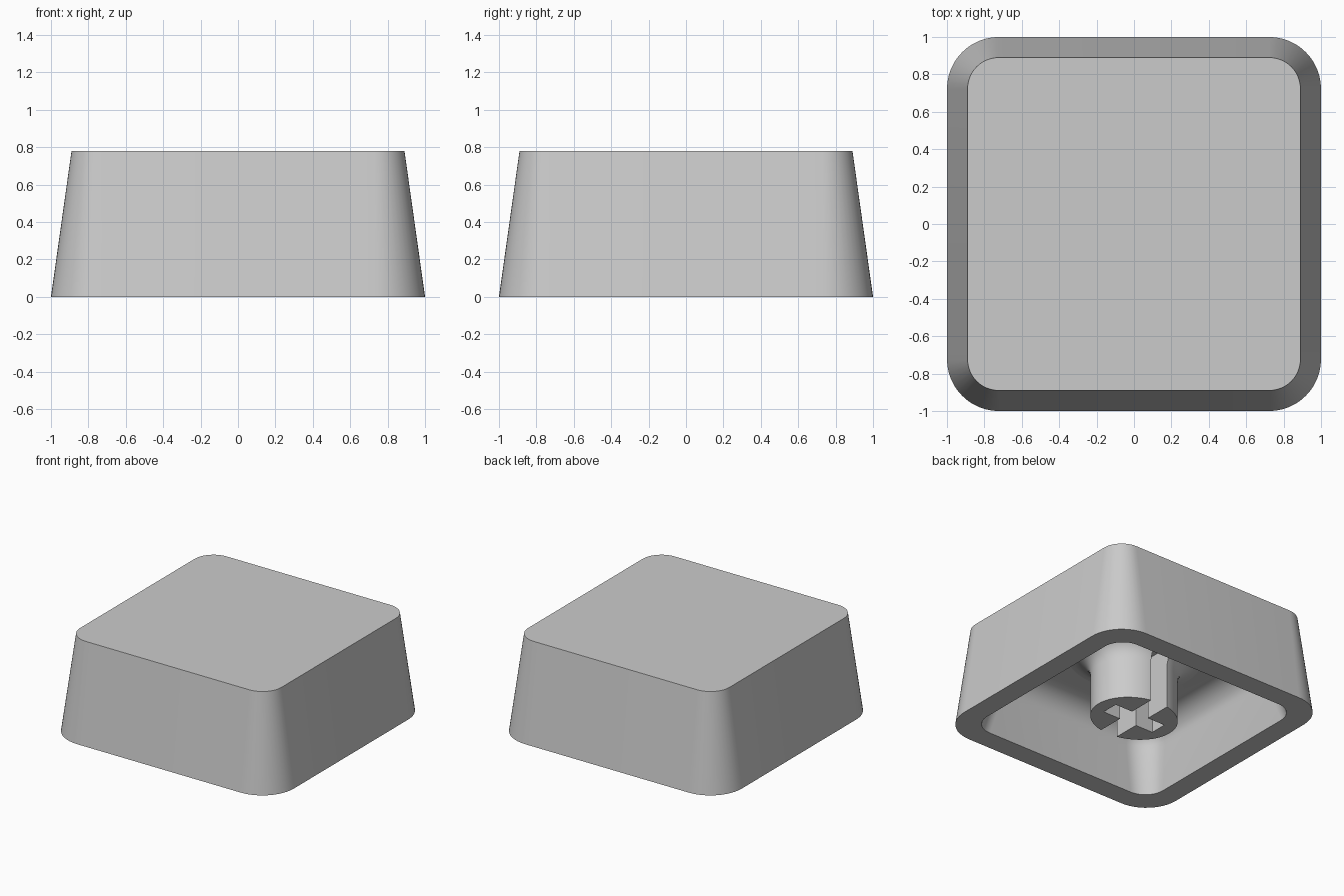
import bpy, bmesh
from math import sin, cos, pi, radians

cube = bpy.data.objects.get("Cube")
if cube:
    bpy.data.objects.remove(cube, do_unlink=True)

HEIGHT, CEILING, DEPTH = 0.78, 0.5, 0.495
STEM_X, STEM_Y, FLARE, FILLET = 0.335, 0.29, 0.17, 0.18

grey = bpy.data.materials.new("grey plastic")
grey.use_nodes = True
grey.diffuse_color = (0.6, 0.6, 0.6, 1)
grey.node_tree.nodes["Principled BSDF"].inputs["Base Color"].default_value = grey.diffuse_color


def rounded_square(half, radius, z, steps=12):
    """Points of a square with rounded corners, anticlockwise."""
    core = half - radius
    points = []
    for corner, (sx, sy) in enumerate([(1, 1), (-1, 1), (-1, -1), (1, -1)]):
        for i in range(steps + 1):
            a = (corner + i / steps) * pi / 2
            points.append((sx * core + radius * cos(a), sy * core + radius * sin(a), z))
    return points


def stem_ring(grow, z, steps=64):
    """Slightly oval outline of the stem, widened by grow."""
    return [((STEM_X + grow) * cos(2 * pi * i / steps),
             (STEM_Y + grow) * sin(2 * pi * i / steps), z) for i in range(steps)]


def loft(name, rings):
    """Skin a stack of equal rings and close both ends."""
    bm = bmesh.new()
    loops = [[bm.verts.new(p) for p in ring] for ring in rings]
    for low, high in zip(loops, loops[1:]):
        for i in range(len(low)):
            j = (i + 1) % len(low)
            bm.faces.new((low[i], low[j], high[j], high[i]))
    bm.faces.new(loops[0])
    bm.faces.new(loops[-1])
    bmesh.ops.recalc_face_normals(bm, faces=bm.faces)
    mesh = bpy.data.meshes.new(name)
    bm.to_mesh(mesh)
    bm.free()
    mesh.materials.append(grey)
    obj = bpy.data.objects.new(name, mesh)
    bpy.context.collection.objects.link(obj)
    return obj


def activate(obj):
    bpy.ops.object.select_all(action='DESELECT')
    obj.select_set(True)
    bpy.context.view_layer.objects.active = obj


def smooth(obj):
    activate(obj)
    bpy.ops.object.shade_smooth_by_angle(angle=radians(30))


# Hollow cap: outer skin, flat bottom rim, then inner skin rounding into the ceiling
rings = [rounded_square(0.89, 0.167, HEIGHT), rounded_square(1, 0.278, 0),
         rounded_square(0.833, 0.167, 0)]
for i in range(9):
    a = i / 8 * pi / 2
    rings.append(rounded_square(0.78 - FILLET * (1 - cos(a)), 0.2 - 0.11 * (1 - cos(a)),
                                CEILING - FILLET * (1 - sin(a))))
smooth(loft("cap_shell", rings))

# Stem flaring into the ceiling
rings = [stem_ring(0, 0)]
for i in range(9):
    a = i / 8 * pi / 2
    rings.append(stem_ring(FLARE * (1 - cos(a)), CEILING - FLARE * (1 - sin(a))))
rings.append(stem_ring(FLARE, CEILING + 0.02))
stem = loft("stem", rings)

# Cross-shaped socket: the arm along y breaks through the stem wall
for half_x, half_y in [(0.23, 0.068), (0.075, 0.6)]:
    cutter = loft("socket_cutter", [[(sx * half_x, sy * half_y, z)
                                     for sx, sy in [(1, 1), (-1, 1), (-1, -1), (1, -1)]]
                                    for z in (-0.1, DEPTH)])
    cutter.hide_render = True
    activate(stem)
    cut = stem.modifiers.new("socket", 'BOOLEAN')
    cut.operation = 'DIFFERENCE'
    cut.solver = 'EXACT'
    cut.object = cutter
    bpy.ops.object.modifier_apply(modifier=cut.name)
    bpy.data.objects.remove(cutter, do_unlink=True)
smooth(stem)
